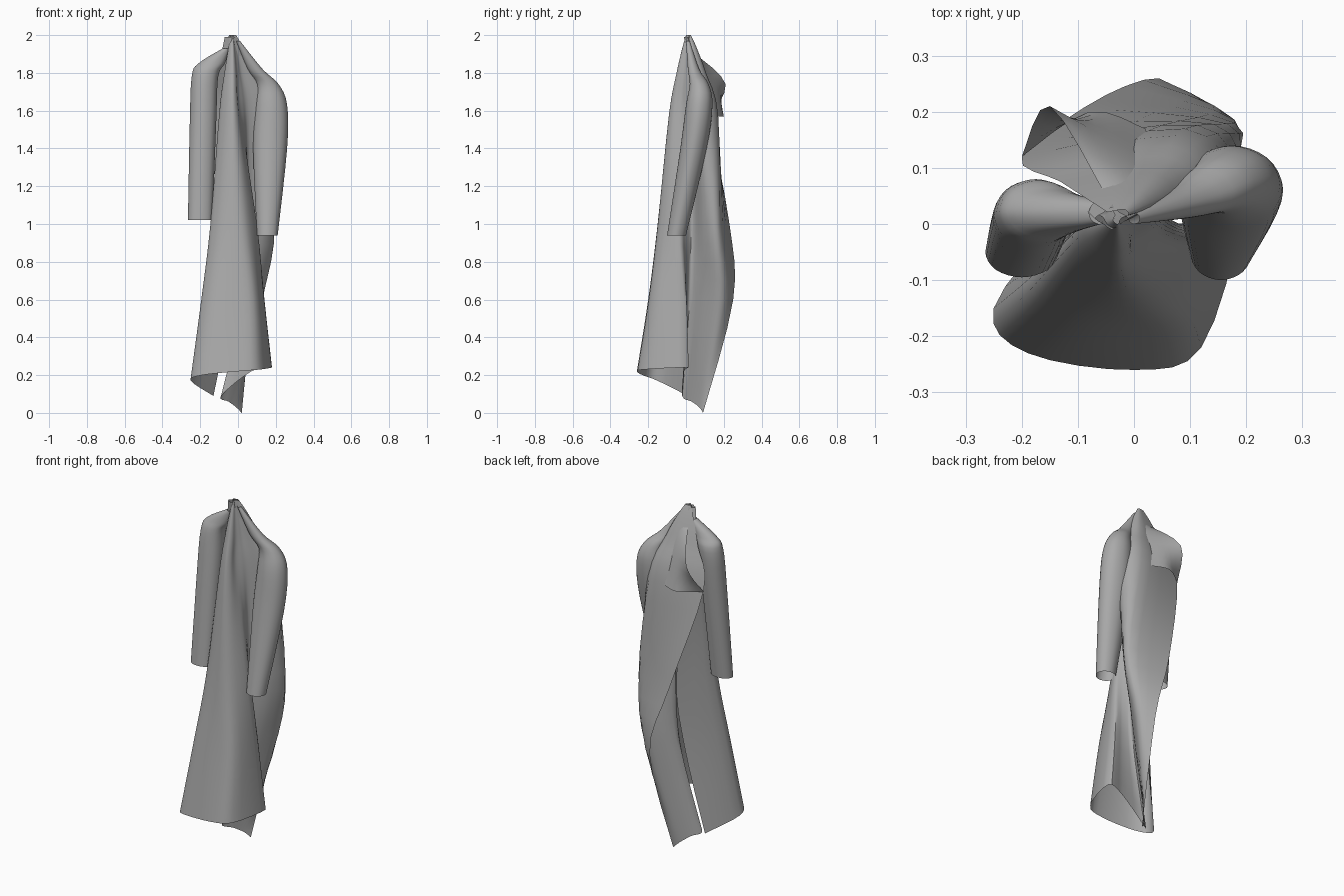
import bpy
import math
from mathutils import Vector

default_cube = bpy.data.objects.get("Cube")
if default_cube:
    bpy.data.objects.remove(default_cube, do_unlink=True)

# One plain cloth colour
cloth = bpy.data.materials.new("grey_cloth")
cloth.use_nodes = True
grey = (0.4, 0.4, 0.4, 1)
cloth.diffuse_color = grey
cloth.node_tree.nodes["Principled BSDF"].inputs["Base Color"].default_value = grey


def catmull(before, start, end, after, t):
    """Point between start and end on a curve through all control points."""
    leave = (end - before) / 2
    arrive = (after - start) / 2
    straight = start.lerp(end, t)
    bend = (leave - (end - start)) * (1 - t) - (arrive - (end - start)) * t
    return straight + bend * t * (1 - t)


def smooth_line(points, steps, closed=False):
    count = len(points)
    result = []
    for i in range(count if closed else count - 1):
        span = []
        for k in (i - 1, i, i + 1, i + 2):
            index = k % count if closed else min(max(k, 0), count - 1)
            span.append(points[index])
        result += [catmull(*span, step / steps) for step in range(steps)]
    if not closed:
        result.append(points[-1].copy())
    return result


def cloth_sheet(name, rows, steps=4, closed=False):
    """Loft a smooth open sheet, or a tube, through rows of control points."""
    across = [smooth_line(row, steps, closed) for row in rows]
    along = [smooth_line(list(column), steps) for column in zip(*across)]
    width, height = len(along), len(along[0])
    verts = [point for column in along for point in column]
    faces = []
    for i in range(width if closed else width - 1):
        j = (i + 1) % width
        for k in range(height - 1):
            faces.append((i * height + k, j * height + k,
                          j * height + k + 1, i * height + k + 1))
    mesh = bpy.data.meshes.new(name)
    mesh.from_pydata(verts, [], faces)
    mesh.materials.append(cloth)
    obj = bpy.data.objects.new(name, mesh)
    bpy.context.collection.objects.link(obj)
    bpy.ops.object.select_all(action="DESELECT")
    obj.select_set(True)
    bpy.context.view_layer.objects.active = obj
    bpy.ops.object.shade_smooth_by_angle(angle=math.radians(50))


def level(height, *plan):
    """Cross-section at one height, given in hundredths."""
    return [Vector((x, y, height)) / 100 for x, y in plan]


def ring(x, y, height, half_width, half_depth, crumple=0):
    """Elliptical section in hundredths; crumple pulls every other point in."""
    points = []
    sides = 8
    for i in range(sides):
        angle = math.tau * i / sides
        pull = 1 - crumple * (i % 2)
        offset = Vector((half_width * math.cos(angle),
                         half_depth * math.sin(angle), 0))
        points.append((Vector((x, y, height)) + offset * pull) / 100)
    return points


# Body: one long sheet wrapped from the inner free edge, round the broad
# panel, through the deep pleat, to the overlapping free edge
hem = level(0, (-13, 1), (-25, -15), (-19, -23), (0, -26), (12, -22),
            (18, 0), (7, -1), (-9, -2), (-5, 3), (-1, 7), (2, 9))
for point, height in zip(hem, (9, 17, 20, 22, 23, 24, 22, 9, 6, 3, 0)):
    point.z = height / 100
knee = level(60, (-3, 6), (-19, -10), (-14, -18), (0, -20), (10, -17),
             (14, -1), (8, 0), (3, 2), (9, 10), (13, 19), (6, 25))
waist = level(100, (0, 9), (-14, -5), (-11, -12), (-2, -15), (5, -13),
              (10, -4), (7, 0), (5, 4), (16, 10), (18, 18), (-5, 23))
chest = level(158, (-6, 7), (-10, -1), (-8, -6), (-3, -9), (0, -7),
              (1, -3), (3, 0), (6, 3), (17, 8), (9, 17), (-20, 12))

# The cloth above the chest gathers towards the hanging point
gathered = []
hanging_point = Vector((-0.03, 0.01, 2))
for height, pull in ((1.8, 0.4), (1.93, 0.7), (2, 0.9)):
    gathered.append([])
    for point in chest:
        moved = point.lerp(hanging_point, pull)
        moved.z = height
        gathered[-1].append(moved)
cloth_sheet("coat_body", [hem, knee, waist, chest] + gathered)

# Sleeves: open cuffs below, shoulders drawn in towards the neck
cloth_sheet("left_sleeve", [
    ring(15.5, -5, 94, 5.5, 5), ring(17, 4, 140, 9, 7),
    ring(17.5, 7, 163, 8.5, 7), ring(15.5, 7, 174, 6, 5),
    ring(9, 4, 182, 4, 3), ring(0, 1, 197, 1, 1),
], closed=True)
cloth_sheet("right_sleeve", [
    ring(-20, -5, 102, 6.5, 4.5), ring(-18.5, 0, 155, 7, 6),
    ring(-17.5, 2, 178, 7, 6), ring(-14, 2, 185, 7, 4),
    ring(-6, 2, 193, 2, 2),
], closed=True)

# Lapel: folded flap standing out behind the neck
cloth_sheet("lapel", [
    level(190, (-5, 5), (-2, 6), (2, 6)),
    level(174, (-15, 21), (-6, 16), (3, 11)),
    level(157, (-20, 12), (-8, 20), (2, 17)),
])

# Collar: short crumpled band gathered at the hanging point
cloth_sheet("collar", [
    ring(-3, 3, 189, 6, 3, crumple=0.3),
    ring(-4, 1, 199, 3, 2, crumple=0.3),
], steps=2, closed=True)
